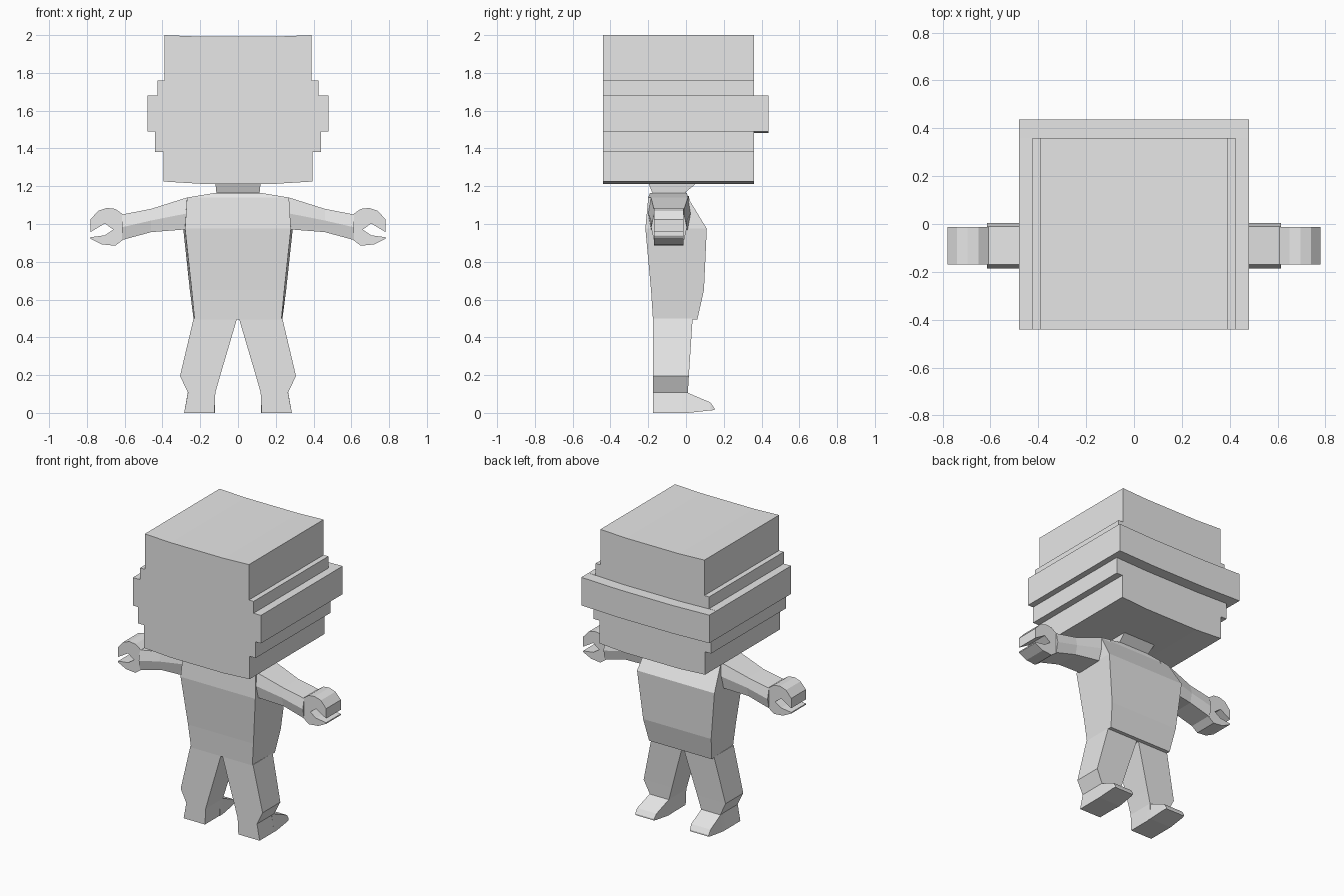
import bpy
import bmesh

cube = bpy.data.objects.get("Cube")
if cube:
    bpy.data.objects.remove(cube, do_unlink=True)

grey = bpy.data.materials.new("light_grey")
grey.use_nodes = True
grey.diffuse_color = (0.8, 0.8, 0.8, 1)
grey.node_tree.nodes["Principled BSDF"].inputs["Base Color"].default_value = (0.8, 0.8, 0.8, 1)


def loft(name, rings):
    """Join matching rings of points into a closed, flat-shaded solid."""
    bm = bmesh.new()
    loops = [[bm.verts.new(p) for p in ring] for ring in rings]
    for a, b in zip(loops, loops[1:]):
        for i in range(len(a)):
            j = (i + 1) % len(a)
            bm.faces.new((a[i], a[j], b[j], b[i]))
    bm.faces.new(loops[0])
    bm.faces.new(loops[-1])
    bmesh.ops.recalc_face_normals(bm, faces=bm.faces)
    mesh = bpy.data.meshes.new(name)
    bm.to_mesh(mesh)
    bm.free()
    mesh.materials.append(grey)
    obj = bpy.data.objects.new(name, mesh)
    bpy.context.collection.objects.link(obj)
    return obj


def extrude_y(name, profile, y0, y1):
    return loft(name, [[(x, y, z) for x, z in profile] for y in (y0, y1)])


def box_ring(z, x_front, x_back, y0, y1):
    return [(-x_front, y0, z), (x_front, y0, z), (x_back, y1, z), (-x_back, y1, z)]


def sagging_outline(side, sag_low, sag_high):
    """Mirror a right-hand outline and dip its top and bottom middles."""
    low, high = side[0][1] - sag_low, side[-1][1] - sag_high
    left = [(-x, z) for x, z in reversed(side)]
    return ([(-0.2, low), (0.2, low)] + side
            + [(0.2, high), (-0.2, high)] + left)


# Head: stepped block with a raised band around the back
head_side = [(0.395, 1.225), (0.395, 1.38), (0.44, 1.38), (0.44, 1.49),
             (0.48, 1.49), (0.48, 1.68), (0.425, 1.68), (0.425, 1.76),
             (0.39, 1.76), (0.39, 2.0)]
extrude_y("head", sagging_outline(head_side, 0.012, 0.008), -0.44, 0.36)
extrude_y("head_back_band", sagging_outline([(0.48, 1.49), (0.48, 1.68)], 0.008, 0.008),
          0.36, 0.436)

# Neck flares backwards under the head
loft("neck", [box_ring(1.15, 0.115, 0.115, -0.17, 0.0),
              box_ring(1.17, 0.115, 0.115, -0.18, 0.0),
              box_ring(1.22, 0.12, 0.12, -0.2, 0.06)])

# Torso with a thicker back
loft("torso", [box_ring(0.495, 0.23, 0.235, -0.175, 0.06),
               box_ring(0.65, 0.245, 0.255, -0.185, 0.095),
               box_ring(0.975, 0.28, 0.29, -0.215, 0.11),
               box_ring(1.14, 0.27, 0.27, -0.2, 0.01),
               box_ring(1.165, 0.12, 0.12, -0.19, 0.005)])


def arm_ring(s, x, z0, z1, y0, y1):
    mid, b = (z0 + z1) / 2, 0.015
    return [(s * x, y, z) for y, z in
            ((y0 + b, z0), (y0, mid), (y0 + b, z1), (y1 - b, z1), (y1, mid), (y1 - b, z0))]


claw = [(0.59, 0.93), (0.65, 0.885), (0.72, 0.892), (0.78, 0.922), (0.78, 0.93),
        (0.705, 0.94), (0.66, 0.97), (0.705, 1.003), (0.78, 0.958), (0.78, 1.025),
        (0.74, 1.07), (0.695, 1.085), (0.65, 1.08), (0.6, 1.045)]

for side, s in (("left", 1), ("right", -1)):
    # Arm tapering from shoulder to wrist
    loft(side + "_arm", [arm_ring(s, 0.2, 0.97, 1.148, -0.205, 0.03),
                         arm_ring(s, 0.27, 0.972, 1.14, -0.2, 0.025),
                         arm_ring(s, 0.46, 0.957, 1.08, -0.185, 0.005),
                         arm_ring(s, 0.615, 0.915, 1.05, -0.185, 0.005)])
    # Open clamp hand
    extrude_y(side + "_hand", [(s * x, z) for x, z in claw], -0.17, -0.013)

    # Leg: hip, knee, ankle and foot sections
    sections = [(0.5, 0.005, 0.235, 0.035), (0.195, 0.095, 0.307, 0.015),
                (0.108, 0.12, 0.265, 0.01), (0.0, 0.125, 0.285, 0.01)]
    loft(side + "_leg", [[(s * a, -0.175, z), (s * b, -0.175, z),
                          (s * b, y, z), (s * a, y, z)] for z, a, b, y in sections])
    # Wedge toe pointing backwards
    loft(side + "_toe", [[(s * a, y, z0), (s * b, y, z0), (s * c, y, z1), (s * a, y, z1)]
                         for y, a, b, c, z0, z1 in
                         ((-0.02, 0.122, 0.285, 0.266, 0.0, 0.108),
                          (0.01, 0.122, 0.285, 0.266, 0.0, 0.106),
                          (0.13, 0.13, 0.28, 0.275, 0.013, 0.055),
                          (0.15, 0.135, 0.275, 0.275, 0.015, 0.025))])
